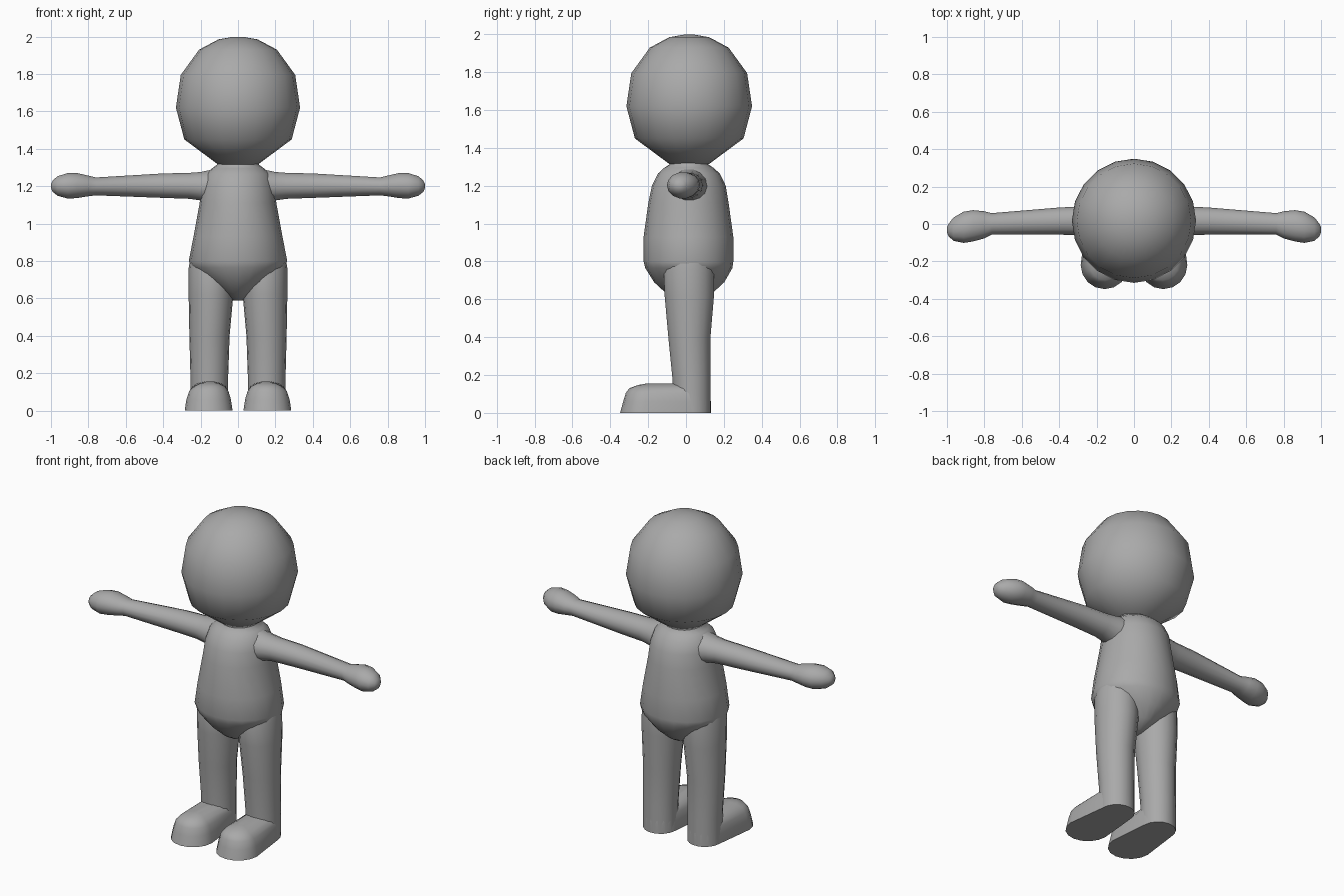
import bpy, bmesh, math

grey = bpy.data.materials.new("plain grey")
grey.diffuse_color = (0.40, 0.40, 0.40, 1)


def loft(name, rings, mirror=False, angle=60):
    """Skin a list of equally long point rings and cap both ends."""
    bm = bmesh.new()
    rows = [[bm.verts.new(p) for p in ring] for ring in rings]
    n = len(rows[0])
    for a, b in zip(rows, rows[1:]):
        for i in range(n):
            j = (i + 1) % n
            bm.faces.new((a[i], a[j], b[j], b[i]))
    bm.faces.new(rows[0])
    bm.faces.new(rows[-1])
    bmesh.ops.recalc_face_normals(bm, faces=bm.faces)
    mesh = bpy.data.meshes.new(name)
    bm.to_mesh(mesh)
    bm.free()
    mesh.materials.append(grey)
    ob = bpy.data.objects.new(name, mesh)
    bpy.context.collection.objects.link(ob)
    bpy.ops.object.select_all(action='DESELECT')
    ob.select_set(True)
    bpy.context.view_layer.objects.active = ob
    bpy.ops.object.shade_smooth_by_angle(angle=math.radians(angle))
    if mirror:
        ob.modifiers.new("mirror", 'MIRROR').use_mirror_merge = False
    return ob


def circle(n):
    return [(math.cos(2 * math.pi * i / n), math.sin(2 * math.pi * i / n)) for i in range(n)]


def level(z, cx, cy, rx, ry, n=20):
    """Horizontal ellipse."""
    return [(cx + rx * c, cy + ry * s, z) for c, s in circle(n)]


def upright(x, cy, cz, ry, rz, n=14):
    """Ellipse across the arm."""
    return [(x, cy + ry * c, cz + rz * s) for c, s in circle(n)]


# Head: few coarse rings, round in plan
loft("head", [level(z, 0, 0.017, r, r) for z, r in (
    (1.315, 0.105), (1.45, 0.287), (1.62, 0.332), (1.795, 0.306),
    (1.93, 0.208), (1.985, 0.105), (1.998, 0.03))])

# Torso: neck, shoulders, belly and rounded bottom
loft("torso", [level(z, 0, y, rx, ry) for z, y, rx, ry in (
    (1.34, 0.015, 0.11, 0.10), (1.315, 0.015, 0.112, 0.10), (1.295, 0.015, 0.14, 0.13),
    (1.265, 0.015, 0.175, 0.163), (1.20, 0.015, 0.195, 0.195), (1.11, 0.013, 0.205, 0.212),
    (0.93, 0.013, 0.238, 0.237), (0.80, 0.013, 0.263, 0.237), (0.765, 0.015, 0.25, 0.23),
    (0.69, 0.017, 0.165, 0.185), (0.63, 0.017, 0.085, 0.12), (0.59, 0.017, 0.025, 0.05))])

# Arms with mitten hands
loft("arm", [upright(x, (y0 + y1) / 2, (z0 + z1) / 2, (y1 - y0) / 2, (z1 - z0) / 2)
             for x, y0, y1, z0, z1 in (
    (0.12, -0.09, 0.12, 1.09, 1.295), (0.20, -0.07, 0.105, 1.122, 1.278),
    (0.26, -0.06, 0.095, 1.131, 1.273), (0.40, -0.057, 0.088, 1.136, 1.270),
    (0.76, -0.057, 0.058, 1.150, 1.248), (0.80, -0.077, 0.068, 1.145, 1.258),
    (0.86, -0.093, 0.074, 1.135, 1.272), (0.91, -0.101, 0.066, 1.132, 1.272),
    (0.965, -0.090, 0.035, 1.148, 1.255), (0.992, -0.065, 0.0, 1.170, 1.230),
    (1.0, -0.045, -0.015, 1.19, 1.21))], mirror=True)

# Legs
loft("leg", [level(z, (x0 + x1) / 2, (y0 + y1) / 2, (x1 - x0) / 2, (y1 - y0) / 2, 18)
             for z, x0, x1, y0, y1 in (
    (0.82, 0.04, 0.255, -0.10, 0.14), (0.76, 0.02, 0.264, -0.12, 0.15),
    (0.62, 0.025, 0.264, -0.115, 0.15), (0.40, 0.045, 0.260, -0.095, 0.131),
    (0.17, 0.053, 0.254, -0.072, 0.131), (0.0, 0.053, 0.254, -0.07, 0.131))], mirror=True)


def sole(z, toe, rt, rh, ytoe, yheel):
    """Rounded outline with a wide toe and a narrower heel."""
    pts = []
    for i in range(9):
        a = math.pi + math.pi * i / 8
        pts.append((toe + rt * math.cos(a), ytoe + rt + rt * math.sin(a), z))
    for i in range(9):
        a = math.pi * i / 8
        pts.append((0.153 + rh * math.cos(a), yheel - rh + rh * math.sin(a), z))
    return pts


# Feet: flat sole, sloped toe cap
loft("foot", [sole(*r) for r in (
    (0.0, 0.157, 0.128, 0.101, -0.348, 0.131), (0.06, 0.157, 0.119, 0.100, -0.332, 0.131),
    (0.105, 0.156, 0.105, 0.097, -0.318, 0.128), (0.13, 0.154, 0.082, 0.088, -0.300, 0.12),
    (0.147, 0.152, 0.05, 0.065, -0.255, 0.10), (0.155, 0.150, 0.02, 0.03, -0.21, 0.06))], mirror=True)
